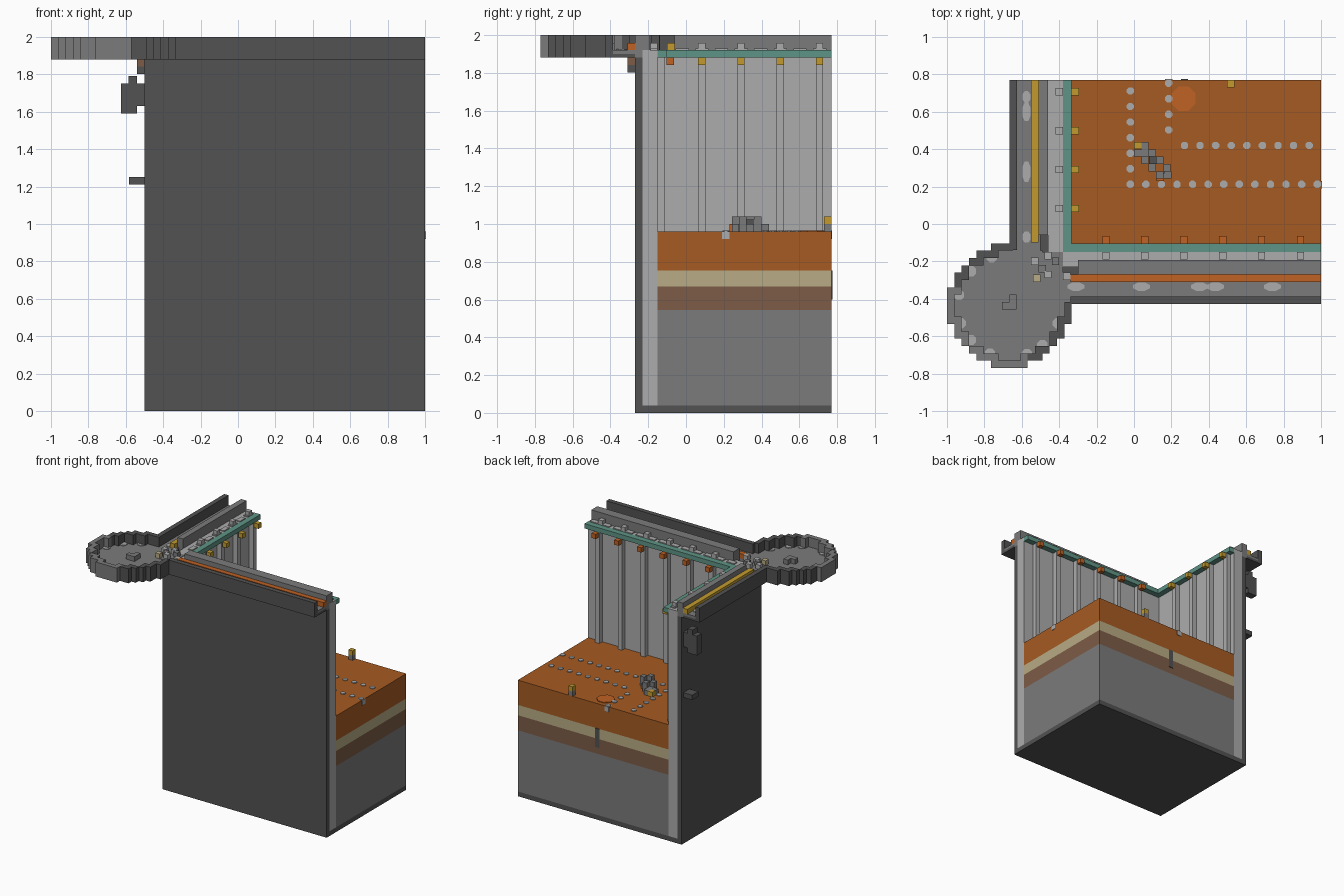
import bpy, bmesh, math

if "Cube" in bpy.data.objects:
    bpy.data.objects.remove(bpy.data.objects["Cube"])

V = 0.0392          # one block
XL, XR = -0.5, 1.0  # shell, left and right
YF, YB = -0.27, 0.77
GROUND, LEDGE = 0.96, 1.92


def material(name, hexcode):
    rgb = [int(hexcode[i:i + 2], 16) / 255 for i in (0, 2, 4)]
    col = [c / 12.92 if c < 0.04 else ((c + 0.055) / 1.055) ** 2.4 for c in rgb] + [1]
    m = bpy.data.materials.new(name)
    m.use_nodes = True
    m.diffuse_color = col
    m.node_tree.nodes["Principled BSDF"].inputs["Base Color"].default_value = col
    return m


dark = material("dark grey", "525252")
mid = material("mid grey", "7b7b7b")
light = material("light grey", "acacac")
orange = material("soil orange", "a65b22")
bright = material("bright orange", "c06224")
tan = material("tan", "b8ab85")
brown = material("brown", "7d5c47")
teal = material("teal", "5f9486")
yellow = material("yellow", "c29a2e")


def build(name, mat, boxes):
    """One object from boxes given as (x0, x1, y0, y1, z0, z1)."""
    bm = bmesh.new()
    for x0, x1, y0, y1, z0, z1 in boxes:
        for v in bmesh.ops.create_cube(bm, size=1)["verts"]:
            v.co = (x1 if v.co.x > 0 else x0, y1 if v.co.y > 0 else y0, z1 if v.co.z > 0 else z0)
    return finish(name, mat, bm)


def finish(name, mat, bm):
    me = bpy.data.meshes.new(name)
    bm.to_mesh(me)
    bm.free()
    me.materials.append(mat)
    ob = bpy.data.objects.new(name, me)
    bpy.context.collection.objects.link(ob)
    return ob


def block(x, y, z, w=V, d=V, h=V):
    """Box centred on x, y and standing on z."""
    return (x - w / 2, x + w / 2, y - d / 2, y + d / 2, z, z + h)


def spots(name, mat, places, z, h=0.006):
    """Thin octagonal patches given as (x, y, width, depth)."""
    bm = bmesh.new()
    for x, y, w, d in places:
        ring = bmesh.ops.create_cone(bm, cap_ends=True, segments=8, radius1=0.54, radius2=0.54, depth=1)["verts"]
        for v in ring:
            c, s = math.cos(math.pi / 8), math.sin(math.pi / 8)
            px, py = v.co.x * c - v.co.y * s, v.co.x * s + v.co.y * c
            v.co = (x + px * w, y + py * d, z + (v.co.z + 0.5) * h)
    return finish(name, mat, bm)


# outer shell and the pale lining inside it
build("outer_shell", dark, [
    (XL, XR, YF, YB, 0, V),
    (XL, XR, YF, YF + V, V, LEDGE - V),
    (XL, XL + V, YF + V, YB, V, LEDGE - V)])
FY, FX = YF + 0.12, XL + 0.12   # inner wall faces
build("wall_lining", light, [
    (XL + V, XR, YF + V, FY, V, LEDGE),
    (XL + V, FX, FY, YB, V, LEDGE)])

# layered ground
layers = [("bedrock", mid, V, 0.545), ("subsoil", brown, 0.545, 0.67),
          ("clay_layer", tan, 0.67, 0.755), ("topsoil", orange, 0.755, GROUND)]
for name, mat, z0, z1 in layers:
    build(name, mat, [(FX, XR, FY, YB, z0, z1)])

# wall ribs, lamps and shelf blocks share one spacing
xs = [-0.15 + 0.208 * i for i in range(6)]
ys = [0.083 + 0.208 * i for i in range(4)]
build("wall_ribs", light,
      [block(x, FY + V / 2, GROUND, h=LEDGE - V - GROUND) for x in xs] +
      [block(FX + V / 2, y, GROUND, h=LEDGE - V - GROUND) for y in ys])
build("front_lamps", bright, [block(x, FY + 1.7 * V, LEDGE - 2 * V) for x in xs])
build("left_lamps", yellow, [block(FX + 1.7 * V, y, LEDGE - 2 * V) for y in ys])
build("teal_trim", teal, [
    (FX, XR, FY, FY + 1.2 * V, LEDGE - V, LEDGE),
    (FX, FX + 1.2 * V, FY, YB, LEDGE - V, LEDGE)])
build("shelf_cubes", light,
      [block(x, FY - V / 2, LEDGE) for x in xs] + [block(FX - V / 2, y, LEDGE) for y in ys])
build("shelf_plates", light,
      [block(-0.3 + 0.104 * i, FY - V / 2, LEDGE, 0.07, h=0.008) for i in range(13)] +
      [block(FX - V / 2, -0.02 + 0.104 * i, LEDGE, d=0.07, h=0.008) for i in range(8)])

# parapets and outer walkways
build("parapets", mid, [
    (-0.3, XR, YF, YF + 2 * V, LEDGE - V, 2),
    (XL - 0.01, XL + V, -0.06, YB, LEDGE - V, 2)])
build("walkway_floors", mid, [
    (-0.4, XR, YF - 3 * V, YF, LEDGE - V / 2, LEDGE),
    (XL - 3.2 * V, XL, -0.2, YB, LEDGE - V / 2, LEDGE)])
build("walkway_undersides", dark, [
    (-0.4, XR, YF - 3 * V, YF, LEDGE - V, LEDGE - V / 2),
    (XL - 3.2 * V, XL, -0.2, YB, LEDGE - V, LEDGE - V / 2)])
build("walkway_lips", dark, [
    (-0.34, XR, YF - 4 * V, YF - 3 * V, LEDGE - V, 2),
    (XL - 4.2 * V, XL - 3.2 * V, -0.14, YB, LEDGE - V, 2)])
build("front_stripe", bright, [(-0.34, XR, YF - V, YF, LEDGE, LEDGE + V)])
build("left_stripe", yellow, [(XL - 1.3 * V, XL - 0.01, -0.1, YB, LEDGE, LEDGE + V)])
spots("front_walkway_patches", light,
      [(x, -0.335, 0.09, 0.045) for x in (-0.31, 0.04, 0.35, 0.435, 0.74)], LEDGE)
spots("left_walkway_patches", light,
      [(-0.575, y, 0.045, d) for y, d in ((-0.07, 0.06), (0.28, 0.11), (0.6, 0.1), (0.68, 0.06))], LEDGE)

# round platform: stepped disc with a raised rim open towards the corner
CX, CY = -1 + 8.5 * V, -0.77 + 8.5 * V
floor, rim_mid, rim_dark = [], [], []
for i in range(-8, 9):
    for j in range(-8, 9):
        r = math.hypot(i, j)
        if r > 8.4:
            continue
        x, y = CX + i * V, CY + j * V
        if r < 7.2 or (i > 0 and j > 0):
            floor.append(block(x, y, LEDGE - V))
        elif i < 3 and j < 3:
            rim_mid.append(block(x, y, LEDGE - V, h=3 * V + 0.002))
        else:
            rim_dark.append(block(x, y, LEDGE - V, h=3 * V + 0.002))
build("platform_floor", mid, floor)
build("platform_rim", mid, rim_mid)
build("platform_rim_shaded", dark, rim_dark)
build("platform_marker", mid, [block(CX, CY, LEDGE, 2 * V), block(CX + V / 2, CY + V, LEDGE)])
spots("platform_patches", light,
      [(CX + 0.275 * math.cos(math.radians(a)), CY + 0.275 * math.sin(math.radians(a)), 0.055, 0.055)
       for a in (110, 138, 168, 200, 222, 248, 290, 310, 340)], LEDGE)

# clutter where the walkways meet the wall corner
build("corner_floor", mid, [(XL - V, FX, YF - V, FY, LEDGE - V, LEDGE + 0.004)])
build("corner_blocks", light, [block(-0.53, -0.2, LEDGE), block(-0.46, -0.17, LEDGE),
                               block(-0.36, -0.28, LEDGE), block(-0.46, -0.27, LEDGE)])
build("corner_blocks_dark", mid, [block(-0.49, -0.24, LEDGE), block(-0.42, -0.2, LEDGE)])
build("corner_tan_block", tan, [block(-0.52, -0.29, LEDGE)])
build("bracket_top", brown, [block(XL - V / 2, YF - V / 2, LEDGE - 2 * V)])
build("bracket_foot", dark, [block(XL - V / 2, YF - V / 2, LEDGE - 3 * V)])

# fittings on the outside of the left wall
build("left_wall_fitting", dark, [
    (XL - V, XL, 0.69, 0.75, 1.63, 1.75),
    (XL - 3.2 * V, XL - V, 0.69, 0.75, 1.59, 1.75),
    (XL - 2.2 * V, XL - V, 0.69, 0.75, 1.75, 1.79)])
build("left_wall_peg", dark, [(XL - 2.1 * V, XL, 0.67, 0.75, 1.21, 1.25)])

# dotted track on the ground
S = 0.0833
track = ([(-0.02 + S * i, 0.212) for i in range(13)] + [(0.27 + S * i, 0.42) for i in range(9)] +
         [(-0.02, 0.295 + S * i) for i in range(6)] + [(0.185, 0.503 + S * i) for i in range(4)])
spots("track_dots", light, [(x, y, V, V) for x, y in track], GROUND)
build("track_end_faces", light, [(XR - V, XR + 0.004, 0.19, 0.23, GROUND - V, GROUND),
                                 (0.165, 0.205, YB - V, YB + 0.004, GROUND - V, GROUND)])
spots("ground_patch", bright, [(0.265, 0.67, 0.13, 0.13)], GROUND)
build("buried_post", dark, [(0.25, 0.29, YB - V, YB + 0.005, 0.6, 0.755)])

# rubble heap and marker post
heap = [block(0.02 + V * i + V * k, 0.38 - V * i + V * k, GROUND, h=V * (1 + i % 2))
        for i in range(4) for k in (0, 1)]
build("rubble", mid, heap + [block(0.18, 0.262, GROUND), block(0.06, 0.38, GROUND)])
build("rubble_core", dark, [block(0.1, 0.34, GROUND, h=1.6 * V)])
build("rubble_glint", yellow, [block(0.02, 0.42, GROUND)])
build("rubble_ember", bright, [block(0.14, 0.25, GROUND)])
build("marker_post", mid, [block(0.517, YB - V / 2, GROUND)])
build("marker_light", yellow, [block(0.517, YB - V / 2, GROUND + V)])
